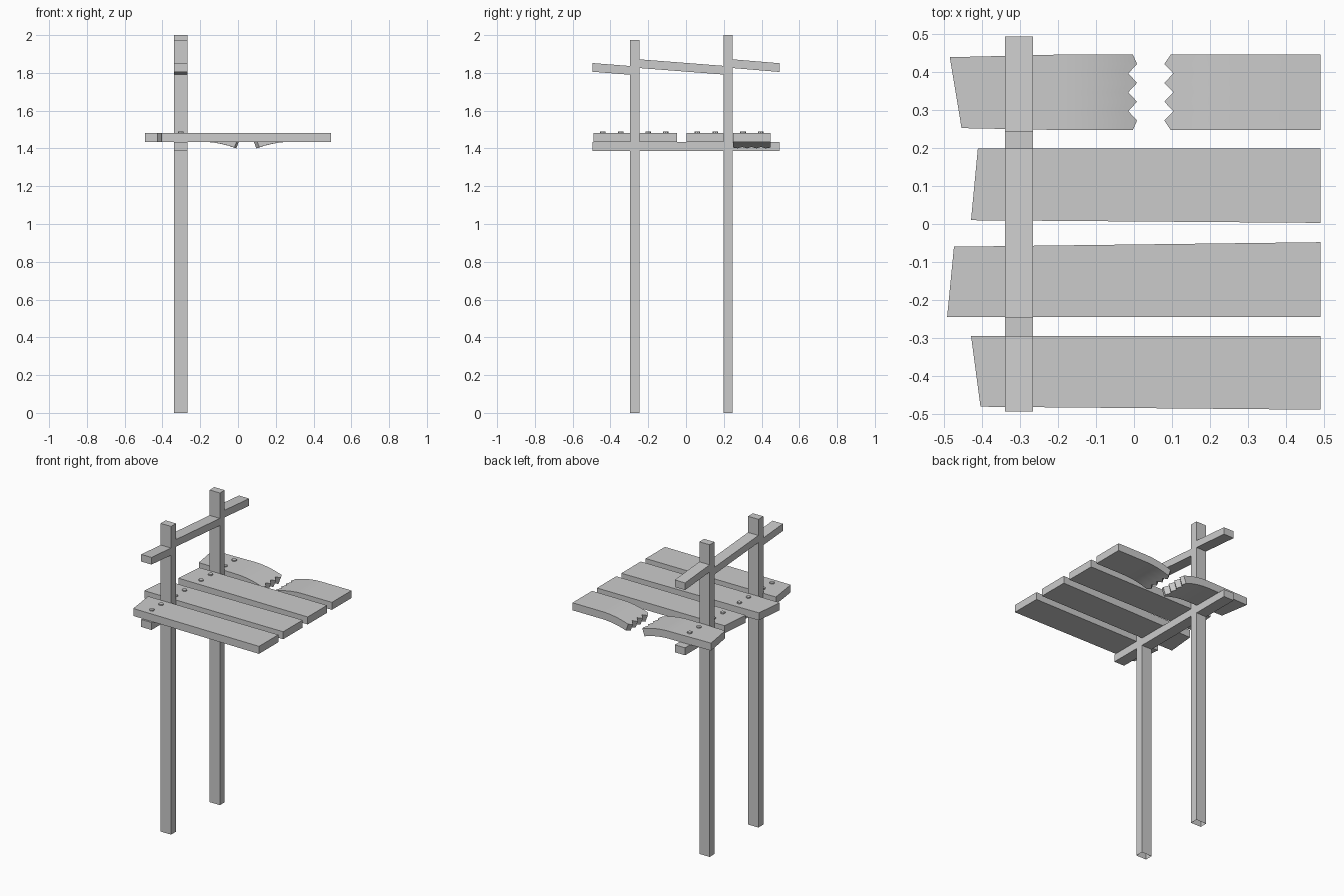
import bpy, math

if "Cube" in bpy.data.objects:
    bpy.data.objects.remove(bpy.data.objects["Cube"])

X0, X1 = -0.34, -0.267          # shared width of posts, beam and rail
TOP, THICK = 1.483, 0.048       # plank surface height and thickness


def make(name, verts, faces):
    me = bpy.data.meshes.new(name)
    me.from_pydata(verts, [], faces)
    me.update()
    ob = bpy.data.objects.new(name, me)
    bpy.context.collection.objects.link(ob)
    return ob


def prism(name, lower, upper, bottom=True):
    """Closed solid between two matching outlines (counter-clockwise seen from the upper one)."""
    n = len(lower)
    faces = [(i, (i + 1) % n, n + (i + 1) % n, n + i) for i in range(n)]
    faces.append(tuple(range(n, 2 * n)))
    if bottom:
        faces.append(tuple(reversed(range(n))))
    return make(name, list(lower) + list(upper), faces)


def slab(name, outline, z0, z1, bottom=True):
    return prism(name, [(x, y, z0) for x, y in outline], [(x, y, z1) for x, y in outline], bottom)


def rect(x0, x1, y0, y1):
    return [(x0, y0), (x1, y0), (x1, y1), (x0, y1)]


# Posts (open underneath) and the beam under the planks
slab("front_post", rect(X0, X1, -0.297, -0.247), 0, 1.975, bottom=False)
slab("back_post", rect(X0, X1, 0.198, 0.246), 0, 2.0, bottom=False)
slab("support_beam", rect(X0, X1, -0.495, 0.495), 1.387, 1.435)

# Sloping handrail pieces: y start, y end, underside z at start and end
for i, (ya, yb, za, zb) in enumerate([(-0.495, -0.28, 1.806, 1.789),
                                      (-0.265, 0.215, 1.827, 1.790),
                                      (0.23, 0.495, 1.827, 1.805)]):
    low = [(X0, ya, za), (X1, ya, za), (X1, yb, zb), (X0, yb, zb)]
    prism(f"handrail_{i + 1}", low, [(x, y, z + 0.046) for x, y, z in low])

# Whole planks
planks = [
    [(-0.405, -0.482), (0.492, -0.49), (0.492, -0.295), (-0.43, -0.295)],
    [(-0.493, -0.245), (0.492, -0.245), (0.492, -0.048), (-0.475, -0.06)],
    [(-0.43, 0.01), (0.492, 0.003), (0.492, 0.199), (-0.412, 0.199)],
]
for i, outline in enumerate(planks):
    slab(f"plank_{i + 1}", outline, TOP - THICK, TOP)


# Broken plank halves: drooping strip with a splintered end
def broken_half(name, ends, edge_y, tips, start, direction, radius=0.57, cols=8):
    rows = len(tips)
    top, bot = [], []
    for r, tip in enumerate(tips):
        t = r / (rows - 1)
        end_x = ends[0] + (ends[1] - ends[0]) * t
        length = radius * math.asin((tip - start) * direction / radius)
        for c in range(-1, cols + 1):
            ang = max(c, 0) / cols * length / radius
            x = end_x if c < 0 else start + direction * radius * math.sin(ang)
            z = TOP - radius * (1 - math.cos(ang))
            (ya, yb) = edge_y[0] if c < 0 else edge_y[1]
            y = ya + (yb - ya) * t
            top.append((x, y, z))
            bot.append((x - direction * THICK * math.sin(ang), y, z - THICK * math.cos(ang)))
    w, n = cols + 2, len(top)
    faces = []
    for r in range(rows - 1):
        for c in range(w - 1):
            a = r * w + c
            q = (a, a + 1, a + w + 1, a + w)
            faces += [q, tuple(v + n for v in reversed(q))]
    rim = (list(range(w)) + [r * w + w - 1 for r in range(1, rows)]
           + [(rows - 1) * w + c for c in range(w - 2, -1, -1)]
           + [r * w for r in range(rows - 2, 0, -1)])
    for a, b in zip(rim, rim[1:] + rim[:1]):
        faces.append((a, a + n, b + n, b))
    if direction < 0:
        faces = [tuple(reversed(f)) for f in faces]
    ob = make(name, top + bot, faces)
    bpy.context.view_layer.objects.active = ob
    ob.select_set(True)
    bpy.ops.object.shade_smooth_by_angle(angle=math.radians(15))
    ob.select_set(False)


left_tips = [-0.003] + [0.008, -0.015] * 3 + [0.008, -0.003]
right_tips = [0.097] + [0.08, 0.104] * 3 + [0.08, 0.097]
full = (0.248, 0.447)
broken_half("broken_plank_left", (-0.455, -0.486), ((0.253, 0.44), full), left_tips, -0.195, 1)
broken_half("broken_plank_right", (0.492, 0.492), (full, full), right_tips, 0.285, -1)

# Nail heads, two per plank
for i, y in enumerate([-0.44, -0.345, -0.2, -0.108, 0.06, 0.155, 0.302, 0.395]):
    ring = [(-0.303 + 0.015 * math.cos(k * math.pi / 4), y + 0.015 * math.sin(k * math.pi / 4))
            for k in range(8)]
    slab(f"nail_{i + 1}", ring, TOP - 0.005, TOP + 0.007)
